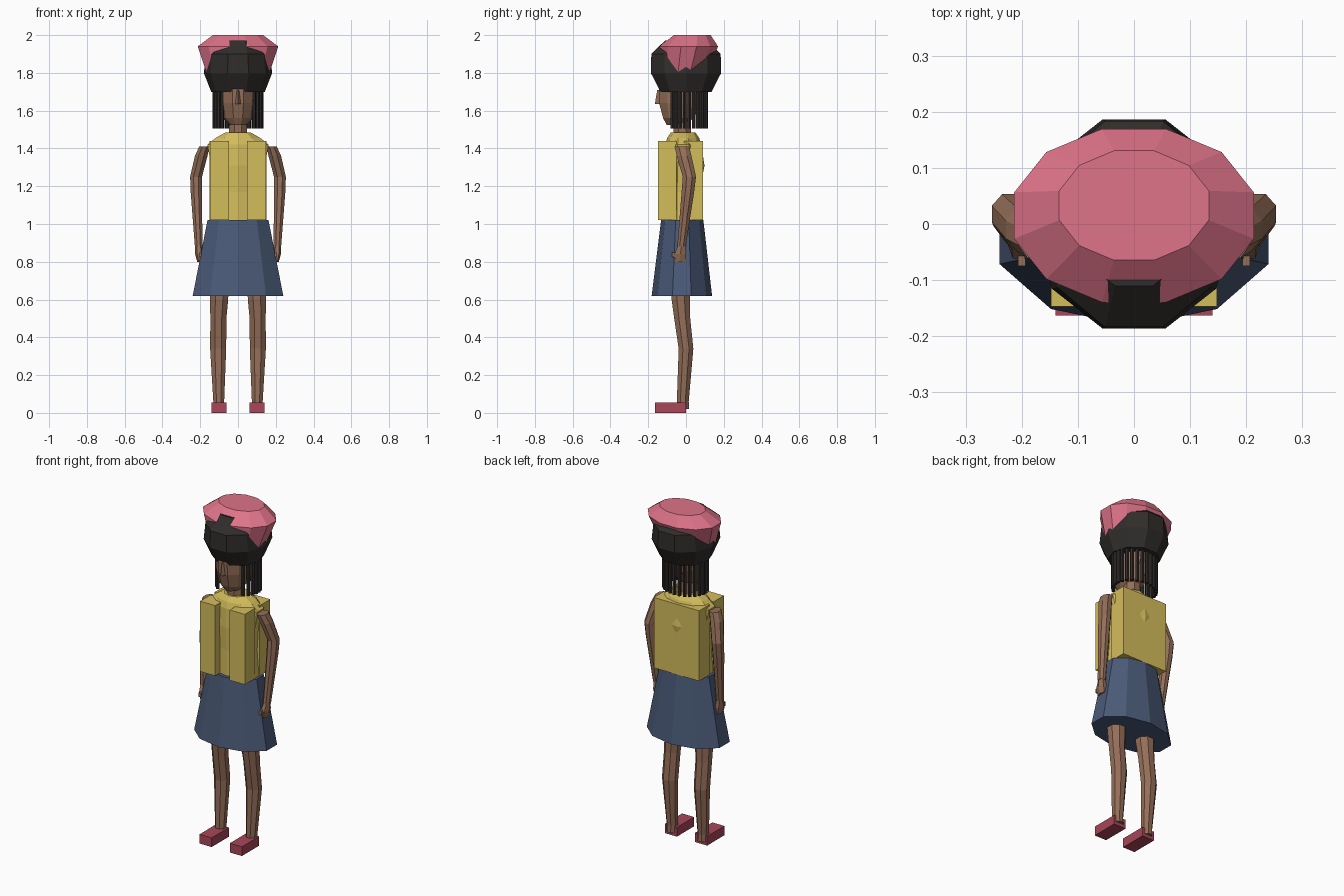
import bpy, bmesh, math


def material(name, rgb):
    m = bpy.data.materials.new(name)
    lin = [((c / 255 + 0.055) / 1.055) ** 2.4 for c in rgb]
    m.diffuse_color = (*lin, 1)
    return m


SKIN = material("brown skin", (148, 110, 88))
HAIR = material("black hair", (48, 45, 43))
PINK = material("pink hat", (222, 115, 137))
YELLOW = material("yellow cloth", (212, 189, 92))
BLUE = material("blue cloth", (74, 90, 119))
RED = material("red shoe", (168, 70, 88))


def finish(name, bm, mat):
    bmesh.ops.recalc_face_normals(bm, faces=bm.faces)
    me = bpy.data.meshes.new(name)
    bm.to_mesh(me)
    bm.free()
    me.materials.append(mat)
    ob = bpy.data.objects.new(name, me)
    bpy.context.collection.objects.link(ob)
    return ob


def loft(name, mat, rings, n=10, phase=0.0):
    """Closed stack of level ellipses; each ring is x, y, z, rx, ry."""
    bm = bmesh.new()
    loops = []
    for x, y, z, rx, ry in rings:
        loops.append([bm.verts.new((x + rx * math.cos(math.radians(phase) + math.tau * i / n),
                                    y + ry * math.sin(math.radians(phase) + math.tau * i / n), z))
                      for i in range(n)])
    for a, b in zip(loops, loops[1:]):
        for i in range(n):
            j = (i + 1) % n
            bm.faces.new((a[i], a[j], b[j], b[i]))
    bm.faces.new(loops[0])
    bm.faces.new(loops[-1])
    return finish(name, bm, mat)


def box(name, mat, xs, ys, zs):
    bm = bmesh.new()
    bmesh.ops.create_cube(bm, size=1)
    for v in bm.verts:
        v.co = [(lo + hi) / 2 + c * (hi - lo) for c, (lo, hi) in zip(v.co, (xs, ys, zs))]
    return finish(name, bm, mat)


# Clothes on the body
loft("skirt", BLUE, [(0, -0.022, 0.62, 0.252, 0.16),
                     (0, -0.02, 1.02, 0.17, 0.112)], 10, 18)
loft("shirt", YELLOW, [(0, -0.02, 1.0, 0.155, 0.09),
                       (0, -0.02, 1.17, 0.14, 0.09),
                       (0, -0.01, 1.31, 0.15, 0.108),
                       (0, -0.015, 1.42, 0.17, 0.095),
                       (0, -0.015, 1.455, 0.125, 0.085),
                       (0, -0.015, 1.485, 0.07, 0.065)], 10, 18)
box("vest_back", YELLOW, (-0.15, 0.15), (-0.01, 0.09), (1.02, 1.44))

# Head, neck and nose
loft("neck", SKIN, [(0, -0.02, 1.46, 0.052, 0.05),
                    (0, -0.02, 1.6, 0.05, 0.05)], 8, 22.5)
loft("head", SKIN, [(0, -0.055, 1.525, 0.045, 0.05),
                    (0, -0.04, 1.56, 0.078, 0.085),
                    (0, -0.03, 1.64, 0.093, 0.118),
                    (0, -0.02, 1.71, 0.095, 0.13),
                    (0, -0.01, 1.8, 0.09, 0.12)], 10, 0)
loft("nose", SKIN, [(0, -0.14, 1.635, 0.016, 0.024),
                    (0, -0.14, 1.655, 0.014, 0.022),
                    (0, -0.14, 1.71, 0.008, 0.012)], 4, 0)

# Hair crown, with a ring of hanging braids open at the face
loft("hair_crown", HAIR, [(0, 0, 1.70, 0.142, 0.142),
                          (0, 0, 1.80, 0.181, 0.196),
                          (0, 0, 1.90, 0.168, 0.193),
                          (0, 0, 1.972, 0.108, 0.116)], 10, 0)
BRAIDS = 21
for k in range(BRAIDS):
    a = math.radians(-48 + 276 * k / (BRAIDS - 1))
    x, y = 0.126 * math.cos(a), 0.005 + 0.103 * math.sin(a)
    loft("braid", HAIR, [(x, y, 1.505, 0.011, 0.011), (x, y, 1.74, 0.011, 0.011)], 6)

# Soft hat
loft("hat", PINK, [(0, -0.01, 1.80, 0.172, 0.125),
                   (0, 0.015, 1.94, 0.221, 0.16),
                   (0, 0.033, 2.0, 0.138, 0.101)], 12, 15)

# Paired parts
for s, side in ((-1, "left"), (1, "right")):
    box(side + "_vest_front", YELLOW, sorted((s * 0.048, s * 0.148)), (-0.147, -0.05), (1.02, 1.44))
    loft(side + "_arm", SKIN, [(s * 0.178, -0.022, 1.41, 0.03, 0.042),
                               (s * 0.195, -0.01, 1.36, 0.036, 0.042),
                               (s * 0.222, 0.018, 1.25, 0.034, 0.038),
                               (s * 0.221, 0.01, 1.17, 0.032, 0.036),
                               (s * 0.208, -0.024, 0.88, 0.022, 0.024)], 8, 22.5)
    loft(side + "_hand", SKIN, [(s * 0.208, -0.024, 0.88, 0.02, 0.024),
                                (s * 0.205, -0.03, 0.84, 0.022, 0.036),
                                (s * 0.2, -0.03, 0.80, 0.016, 0.032)], 6)
    box(side + "_thumb", SKIN, sorted((s * 0.193, s * 0.207)), (-0.075, -0.04), (0.825, 0.85))
    loft(side + "_leg", SKIN, [(s * 0.1, -0.03, 0.70, 0.055, 0.055),
                               (s * 0.1, -0.028, 0.60, 0.052, 0.052),
                               (s * 0.104, -0.02, 0.50, 0.046, 0.046),
                               (s * 0.105, 0.0, 0.34, 0.046, 0.042),
                               (s * 0.102, -0.017, 0.06, 0.031, 0.034),
                               (s * 0.102, -0.015, 0.02, 0.031, 0.034)], 8, 22.5)
    box(side + "_shoe", RED, sorted((s * 0.06, s * 0.14)), (-0.163, 0.0), (0, 0.055))
